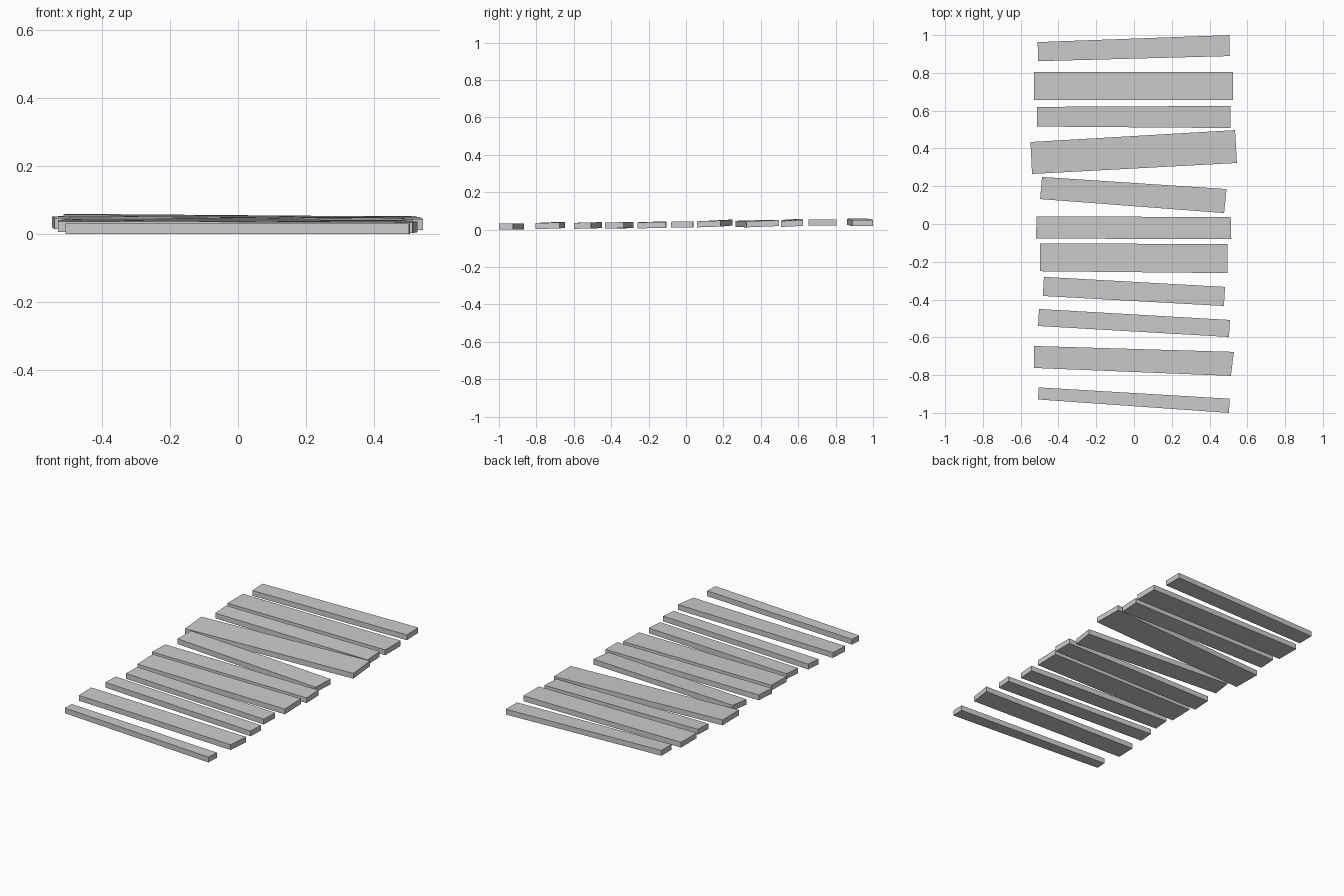
import bpy, bmesh

THICK = 0.032

# Each plank: left end (x_back, y_back, x_front, y_front), right end (same),
# underside heights: left back, left front, right back, right front
planks = [
    ((-.51, .963, -.508, .862), (.505, 1.0, .507, .889), (.028, .026, .020, .018)),
    ((-.53, .804, -.53, .656), (.525, .804, .525, .656), (.022, .022, .021, .021)),
    ((-.513, .62, -.513, .516), (.51, .625, .51, .508), (.026, .020, .020, .014)),
    ((-.548, .434, -.54, .265), (.535, .497, .545, .323), (.020, .015, .019, .012)),
    ((-.487, .249, -.497, .132), (.49, .185, .477, .058), (.022, .016, .016, .012)),
    ((-.515, .04, -.52, -.077), (.512, .037, .515, -.08), (.012, .010, .012, .010)),
    ((-.498, -.103, -.498, -.25), (.495, -.106, .495, -.26), (.012, .008, .010, .006)),
    ((-.477, -.28, -.483, -.381), (.482, -.333, .476, -.434), (.008, .006, .008, .006)),
    ((-.503, -.45, -.508, -.54), (.508, -.508, .503, -.598), (.008, .006, .006, .004)),
    ((-.53, -.646, -.53, -.762), (.529, -.677, .513, -.804), (.010, .006, .006, .003)),
    ((-.505, -.865, -.508, -.929), (.506, -.925, .503, -1.0), (0, 0, 0, 0)),
]


def make_plank(name, left, right, z):
    """Board with slightly skewed ends, extruded up from its underside."""
    xy = [left[:2], left[2:], right[:2], right[2:]]
    bm = bmesh.new()
    low = [bm.verts.new((p[0], p[1], h)) for p, h in zip(xy, z)]
    top = [bm.verts.new((p[0], p[1], h + THICK)) for p, h in zip(xy, z)]
    ring = (0, 1, 3, 2)
    bm.faces.new([low[i] for i in ring])
    bm.faces.new([top[i] for i in ring])
    for a, b in zip(ring, ring[1:] + ring[:1]):
        bm.faces.new((low[a], low[b], top[b], top[a]))
    bmesh.ops.recalc_face_normals(bm, faces=bm.faces)
    mesh = bpy.data.meshes.new(name)
    bm.to_mesh(mesh)
    bm.free()
    bpy.context.collection.objects.link(bpy.data.objects.new(name, mesh))


# Row of loose walkway boards, back to front
for i, (left, right, z) in enumerate(planks, 1):
    make_plank(f"plank_{i:02d}", left, right, z)
